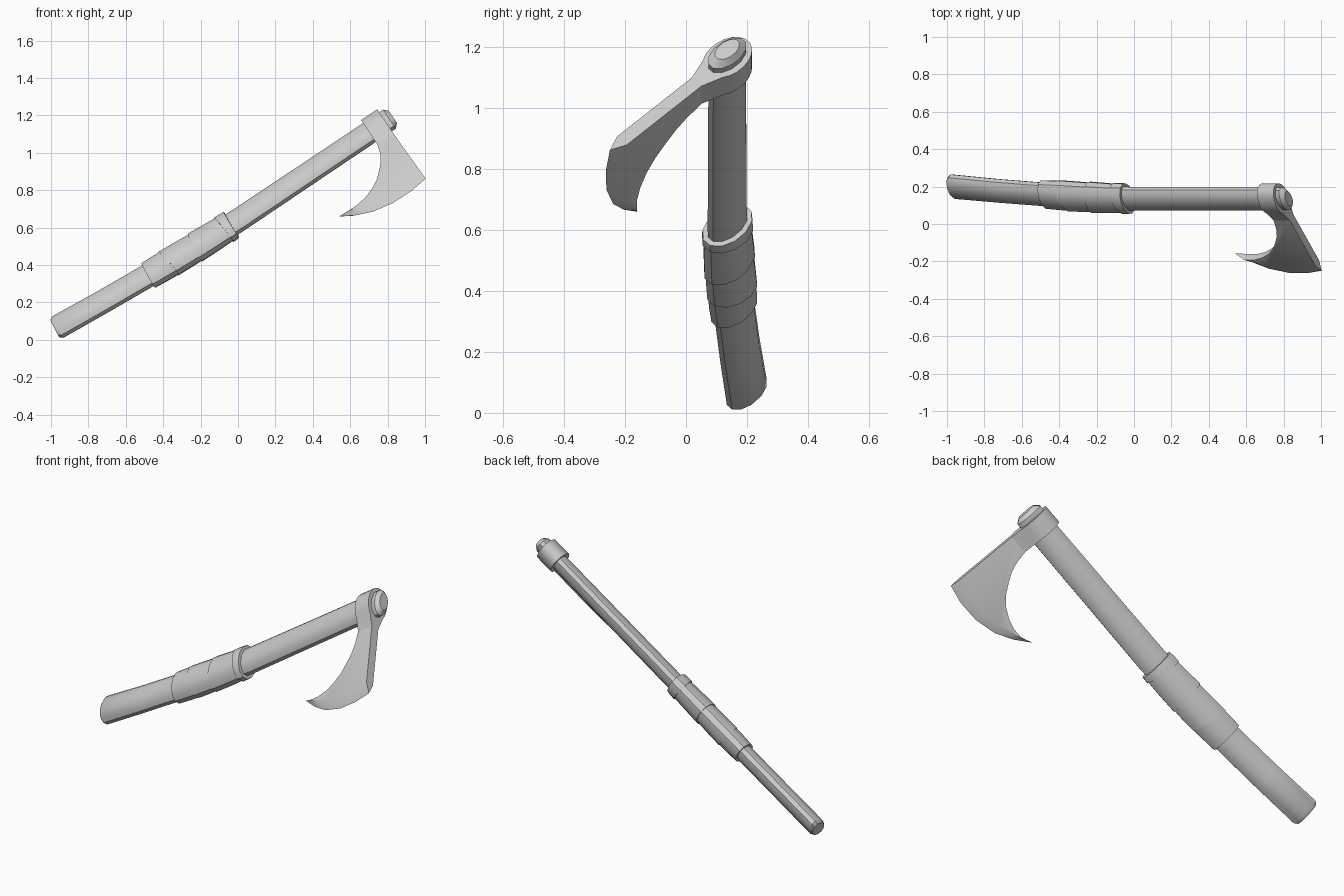
import bpy
from math import sin, cos, pi, radians
from mathutils import Vector

if "Cube" in bpy.data.objects:
    bpy.data.objects.remove(bpy.data.objects["Cube"])

# Axe frame: u runs up the handle, v out towards the blade, n across the blade
O = Vector((0.78, 0.135, 1.16))
U = Vector((0.831, 0, 0.556)).normalized()
P = Vector((U.z, 0, -U.x))
V = (0.695 * P + Vector((0, -0.719, 0))).normalized()
N = U.cross(V)
A, B, SIDES = 0.08, 0.047, 12      # oval handle section


def build(name, pts, faces):
    me = bpy.data.meshes.new(name)
    me.from_pydata([O + U * u + V * v + N * n for u, v, n in pts], [], faces)
    ob = bpy.data.objects.new(name, me)
    bpy.context.collection.objects.link(ob)
    bpy.ops.object.select_all(action='DESELECT')
    ob.select_set(True)
    bpy.context.view_layer.objects.active = ob
    bpy.ops.object.mode_set(mode='EDIT')
    bpy.ops.mesh.select_all(action='SELECT')
    bpy.ops.mesh.normals_make_consistent(inside=False)
    bpy.ops.object.mode_set(mode='OBJECT')
    bpy.ops.object.shade_smooth_by_angle(angle=radians(32))
    return ob


def loft(name, rings):
    """Skin equal-length rings and cap both ends."""
    k = len(rings[0])
    faces = [(r * k + i, r * k + (i + 1) % k, (r + 1) * k + (i + 1) % k, (r + 1) * k + i)
             for r in range(len(rings) - 1) for i in range(k)]
    faces += [tuple(range(k)), tuple(range((len(rings) - 1) * k, len(rings) * k))]
    return build(name, [p for r in rings for p in r], faces)


def bend(u):
    """Sideways drift of the handle below the grip."""
    t = max(0.0, -0.94 - u)
    return -0.09 * (t / 1.12) ** 1.5


def oval(u, s=1.0, tilt=0.0, grow=0.0):
    ring = []
    for i in range(SIDES):
        t = 2 * pi * (i + 0.5) / SIDES
        v, n = (A * s + grow) * cos(t), (B * s + grow) * sin(t)
        ring.append((u + tilt * v, bend(u) + v, n))
    return ring


# Handle with chamfered butt and domed top
loft("handle", [oval(-2.072, 0.84, -0.11), oval(-2.055, 1.02, -0.11), oval(-1.78, 1.0, -0.08),
                oval(-1.49), oval(-1.2), oval(-0.94), oval(-0.5, 0.98), oval(0.012, 0.96)])
loft("handle_top", [oval(0.0, 0.8), oval(0.012, 0.96), oval(0.036, 0.96), oval(0.058, 0.62)])

# Overlapping grip wraps: start, end, growth at each end, tilt at each end
wraps = [(-1.50, -1.35, 0.012, 0.016, -0.08, 0.15),
         (-1.375, -1.19, 0.019, 0.014, 0.15, -0.12),
         (-1.21, -1.01, 0.020, 0.013, -0.12, 0.10),
         (-1.03, -0.98, 0.020, 0.017, 0.10, -0.05)]
for i, (u0, u1, g0, g1, t0, t1) in enumerate(wraps):
    loft(f"grip_wrap_{i + 1}", [oval(u0, 1, t0, g0), oval((u0 + u1) / 2, 1, (t0 + t1) / 2, (g0 + g1) / 2 + 0.001),
                                oval(u1, 1, t1, g1)])

# Teardrop socket around the handle, narrowing into the blade neck
tear = [(0.14, 0.023)]
tear += [(0.095 * cos(radians(d)), 0.065 * sin(radians(d))) for d in range(45, 316, 18)]
tear += [(0.14, -0.023)]
loft("axe_socket", [[(u, v, n) for v, n in tear] for u in (-0.093, 0.011)])

# Bearded blade: flat body with a bevelled cutting edge
inner = [(-0.093, 0.135), (-0.108, 0.207), (-0.128, 0.256), (-0.157, 0.30), (-0.195, 0.35),
         (-0.242, 0.39), (-0.30, 0.419), (-0.358, 0.434)]
bevel = [(-0.42, 0.433), (-0.36, 0.455), (-0.30, 0.474), (-0.19, 0.496), (-0.08, 0.495), (0.018, 0.48)]
edge = [(-0.478, 0.406), (-0.40, 0.47), (-0.314, 0.52), (-0.197, 0.551), (-0.08, 0.553), (0.02, 0.535)]
body = inner + bevel + [(0.011, 0.135)]
k, s, m = len(body), len(inner), len(edge)
pts = [(u, v, h) for h in (0.023, -0.023) for u, v in body] + [(u, v, 0) for u, v in edge]
faces = [tuple(range(k)), tuple(range(k, 2 * k))]
for i in range(k):
    if not s <= i < s + m - 1:
        j = (i + 1) % k
        faces.append((i, j, k + j, k + i))
for i in range(m - 1):
    for h in (0, k):
        faces.append((h + s + i, h + s + i + 1, 2 * k + i + 1, 2 * k + i))
for i in (0, m - 1):
    faces.append((s + i, k + s + i, 2 * k + i))
build("axe_blade", pts, faces)
